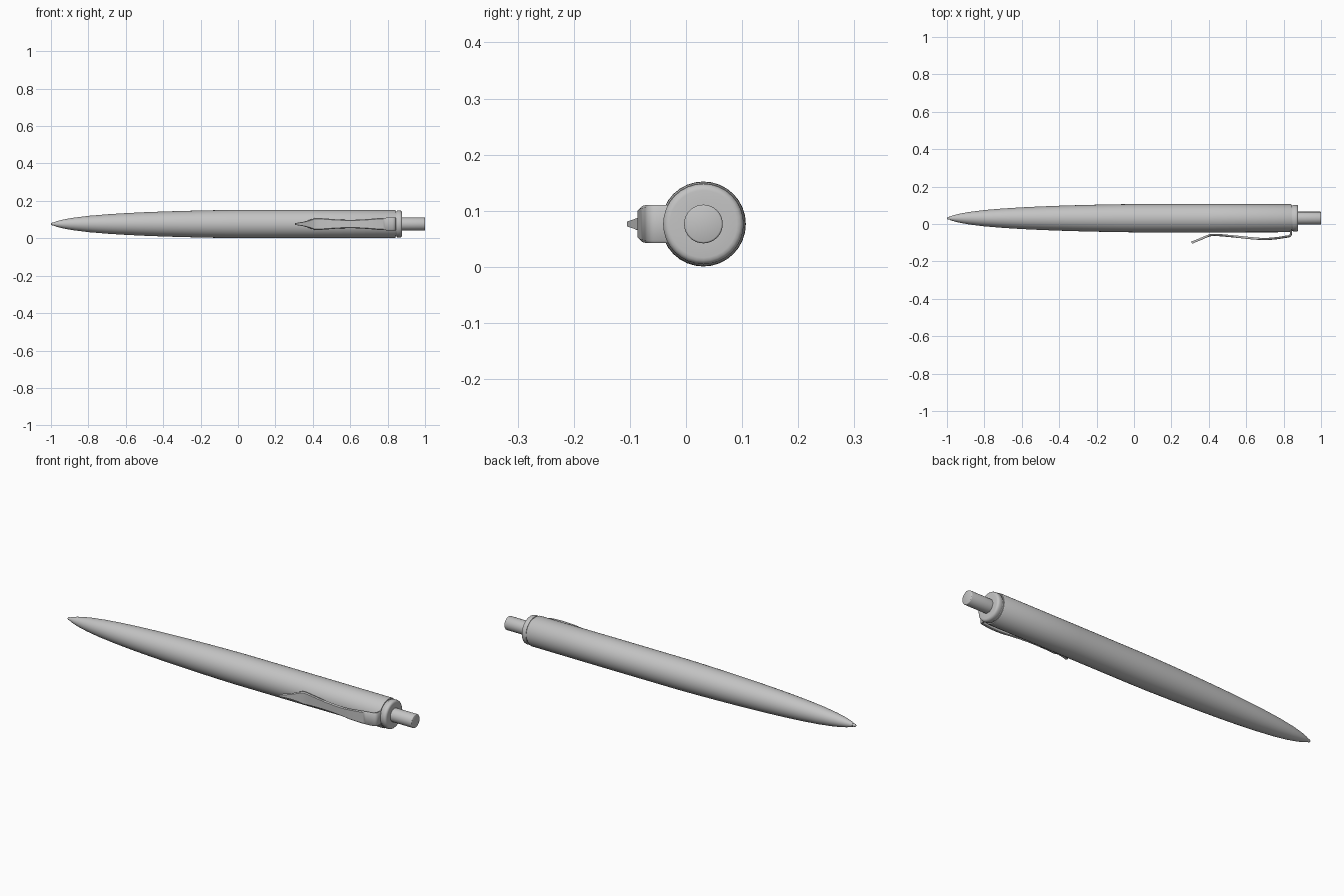
import bpy, bmesh, math
from mathutils import Vector

if "Cube" in bpy.data.objects:
    bpy.data.objects.remove(bpy.data.objects["Cube"])

CY, CZ = 0.031, 0.0765   # pen axis runs along x through this point

grey = bpy.data.materials.new("plain grey")
grey.diffuse_color = (0.55, 0.55, 0.55, 1)
grey.use_nodes = True
grey.node_tree.nodes["Principled BSDF"].inputs["Base Color"].default_value = grey.diffuse_color


def finish(name, bm, angle):
    bmesh.ops.recalc_face_normals(bm, faces=bm.faces)
    me = bpy.data.meshes.new(name)
    bm.to_mesh(me)
    bm.free()
    me.materials.append(grey)
    ob = bpy.data.objects.new(name, me)
    bpy.context.collection.objects.link(ob)
    bpy.ops.object.select_all(action='DESELECT')
    ob.select_set(True)
    bpy.context.view_layer.objects.active = ob
    bpy.ops.object.shade_smooth_by_angle(angle=math.radians(angle))
    return ob


def loft(bm, rings):
    # skin successive rings of points and cap both ends
    vs = [[bm.verts.new(p) for p in r] for r in rings]
    for a, b in zip(vs, vs[1:]):
        n = len(a)
        for i in range(n):
            j = (i + 1) % n
            bm.faces.new((a[i], a[j], b[j], b[i]))
    bm.faces.new(vs[0])
    bm.faces.new(vs[-1])


def lathe(name, profile, sides=32, angle=40):
    bm = bmesh.new()
    loft(bm, [[(x, CY + r * math.cos(2 * math.pi * i / sides),
                CZ + r * math.sin(2 * math.pi * i / sides)) for i in range(sides)]
              for x, r in profile])
    return finish(name, bm, angle)


def smooth_path(pts, steps=4):
    # Catmull-Rom interpolation of (x, y, half width)
    pts = [Vector(p) for p in pts]
    out = []
    for i in range(len(pts) - 1):
        p0, p1, p2, p3 = pts[max(i - 1, 0)], pts[i], pts[i + 1], pts[min(i + 2, len(pts) - 1)]
        for s in range(steps):
            t = s / steps
            out.append(0.5 * (2 * p1 + (p2 - p0) * t + (2 * p0 - 5 * p1 + 4 * p2 - p3) * t * t
                              + (3 * p1 - p0 - 3 * p2 + p3) * t ** 3))
    return out + [pts[-1]]


# Tapered barrel
lathe("barrel", [(-0.984, 0.0095), (-0.97, 0.0145), (-0.95, 0.0200), (-0.92, 0.0265),
                 (-0.88, 0.0335), (-0.8, 0.0435), (-0.7, 0.0518), (-0.6, 0.0580),
                 (-0.5, 0.0628), (-0.4, 0.0666), (-0.3, 0.0697), (-0.2, 0.0722),
                 (-0.1, 0.0742), (0.0, 0.0755), (0.4, 0.0757), (0.838, 0.0750),
                 (0.843, 0.0725)])

# Writing tip
lathe("writing_tip", [(-0.98, 0.0085), (-0.992, 0.0075), (-0.997, 0.0058), (-1.0, 0.003)], 16, 60)

# Groove and rounded end collar
lathe("groove", [(0.835, 0.068), (0.855, 0.068)])
lathe("end_collar", [(0.850, 0.0705), (0.852, 0.0718), (0.867, 0.0718), (0.873, 0.0700),
                     (0.877, 0.0655), (0.878, 0.060), (0.878, 0.034)], 32, 50)

# Push button
lathe("push_button", [(0.87, 0.0345), (0.996, 0.0345), (0.999, 0.0335), (1.0, 0.0315)], 32, 50)

# Clip: wavy strip, bent into the barrel at its rear end
path = smooth_path([(0.308, -0.100, 0.005), (0.35, -0.083, 0.012), (0.39, -0.066, 0.024),
                    (0.42, -0.0585, 0.033), (0.47, -0.0605, 0.029), (0.56, -0.069, 0.023),
                    (0.64, -0.077, 0.023), (0.70, -0.0805, 0.027), (0.76, -0.076, 0.032),
                    (0.81, -0.0685, 0.034), (0.832, -0.064, 0.034), (0.839, -0.052, 0.034),
                    (0.838, -0.02, 0.034)])
rings = []
for i, p in enumerate(path):
    d = path[min(i + 1, len(path) - 1)] - path[max(i - 1, 0)]
    n = Vector((-d.y, d.x)).normalized() * 0.006
    w = p.z
    rings.append([(p.x + n.x * s, p.y + n.y * s, CZ + z) for s, z in
                  ((1, -w * 0.9), (1, w * 0.9), (0.5, w), (-0.3, w),
                   (-1, w * 0.85), (-1, -w * 0.85), (-0.3, -w), (0.5, -w))])
bm = bmesh.new()
loft(bm, rings)
finish("pocket_clip", bm, 40)
